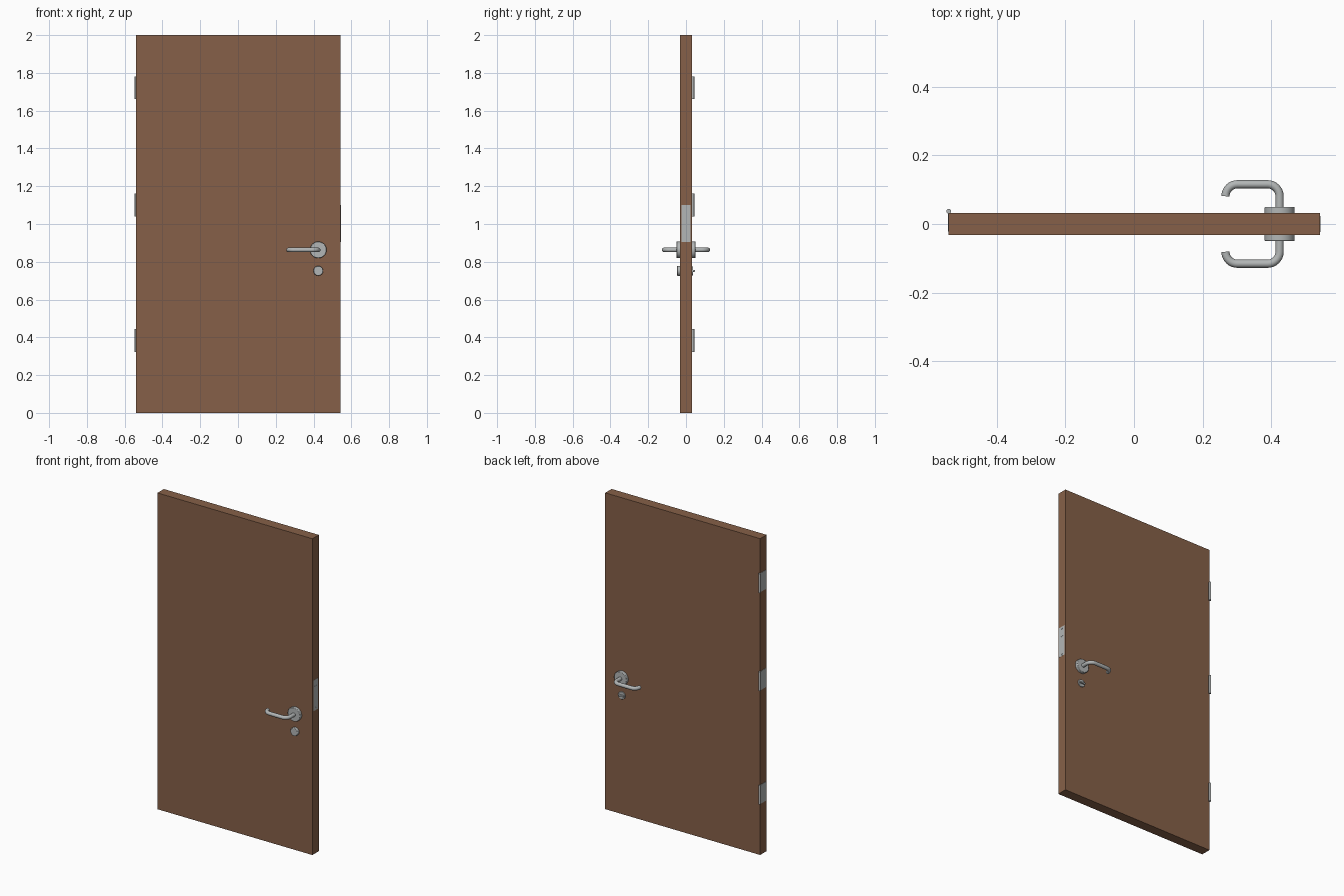
import bpy, math
from mathutils import Vector

cube = bpy.data.objects.get("Cube")
if cube:
    bpy.data.objects.remove(cube, do_unlink=True)


def material(name, rgb):
    m = bpy.data.materials.new(name)
    m.use_nodes = True
    m.diffuse_color = (*rgb, 1)
    m.node_tree.nodes["Principled BSDF"].inputs["Base Color"].default_value = (*rgb, 1)
    return m


WOOD = material("brown_wood", (0.24, 0.118, 0.065))
STEEL = material("brushed_steel", (0.45, 0.47, 0.47))


def finish(name, mat, bevel=0, smooth=False):
    ob = bpy.context.object
    ob.name = name
    ob.data.materials.append(mat)
    if bevel:
        mod = ob.modifiers.new("bevel", "BEVEL")
        mod.width, mod.segments = bevel, 2
    if smooth:
        bpy.ops.object.shade_smooth_by_angle(angle=math.radians(35))
    return ob


def box(name, lo, hi, mat, bevel=0):
    lo, hi = Vector(lo), Vector(hi)
    bpy.ops.mesh.primitive_cube_add(size=1, location=(lo + hi) / 2)
    bpy.context.object.scale = hi - lo
    bpy.ops.object.transform_apply(location=False, rotation=False, scale=True)
    return finish(name, mat, bevel)


def cylinder(name, start, end, radius, sides=32, bevel=0):
    a, b = Vector(start), Vector(end)
    bpy.ops.mesh.primitive_cylinder_add(
        vertices=sides, radius=radius, depth=(b - a).length, location=(a + b) / 2,
        rotation=(b - a).to_track_quat("Z", "Y").to_euler())
    return finish(name, STEEL, bevel, True)


def arc(cx, cy, r, start, end, steps=8):
    angles = [math.radians(start + (end - start) * i / steps) for i in range(steps + 1)]
    return [(cx + r * math.cos(a), cy + r * math.sin(a)) for a in angles]


LEFT, RIGHT, HALF = -0.541, 0.543, 0.032
LOCK_X, LEVER_Z, CYL_Z = 0.425, 0.863, 0.752

# Door leaf
box("door_leaf", (LEFT, -HALF, 0), (RIGHT, HALF, 2), WOOD)

# Lever handles with round roses, front and back
lever_path = [(LOCK_X, 0.03)] + arc(0.39, 0.081, 0.035, 0, 90) + arc(0.302, 0.081, 0.035, 90, 180)
for side, label in ((-1, "front"), (1, "back")):
    curve = bpy.data.curves.new(label + "_lever", "CURVE")
    curve.dimensions = "3D"
    curve.bevel_depth, curve.bevel_resolution = 0.012, 4
    curve.use_fill_caps = True
    spline = curve.splines.new("POLY")
    spline.points.add(len(lever_path) - 1)
    for point, (x, y) in zip(spline.points, lever_path):
        point.co = (x, side * y, LEVER_Z, 1)
    lever = bpy.data.objects.new(label + "_lever", curve)
    bpy.context.collection.objects.link(lever)
    bpy.ops.object.select_all(action="DESELECT")
    lever.select_set(True)
    bpy.context.view_layer.objects.active = lever
    bpy.ops.object.convert(target="MESH")
    finish(label + "_lever", STEEL, smooth=True)
    cylinder(label + "_rose", (LOCK_X, side * 0.028, LEVER_Z),
             (LOCK_X, side * 0.05, LEVER_Z), 0.044, bevel=0.003)

# Lock: round cover in front, thumb turn behind
cylinder("front_lock_cover", (LOCK_X, -0.028, CYL_Z), (LOCK_X, -0.048, CYL_Z), 0.026, bevel=0.003)
cylinder("back_lock_cover", (LOCK_X, 0.028, CYL_Z), (LOCK_X, 0.038, CYL_Z), 0.024, bevel=0.002)
box("thumb_turn", (LOCK_X - 0.02, 0.036, CYL_Z - 0.005),
    (LOCK_X + 0.02, 0.047, CYL_Z + 0.005), STEEL, 0.002)

# Lock faceplate on the opening edge, with latch and screws
box("lock_faceplate", (RIGHT - 0.005, -0.023, 0.905), (RIGHT + 0.001, 0.023, 1.1), STEEL)
box("latch", (RIGHT, -0.012, 1.035), (RIGHT + 0.002, 0.012, 1.06), STEEL)
for z in (0.918, 1.087):
    cylinder("faceplate_screw", (RIGHT, 0, z), (RIGHT + 0.002, 0, z), 0.005, 12)

# Three hinges on the other edge
for z, label in ((0.383, "lower"), (1.101, "middle"), (1.722, "upper")):
    box(label + "_hinge_leaf", (LEFT - 0.002, -0.022, z - 0.06),
        (LEFT + 0.003, 0.035, z + 0.06), STEEL)
    cylinder(label + "_hinge_knuckle", (LEFT, 0.037, z - 0.06), (LEFT, 0.037, z + 0.06), 0.007, 16)
